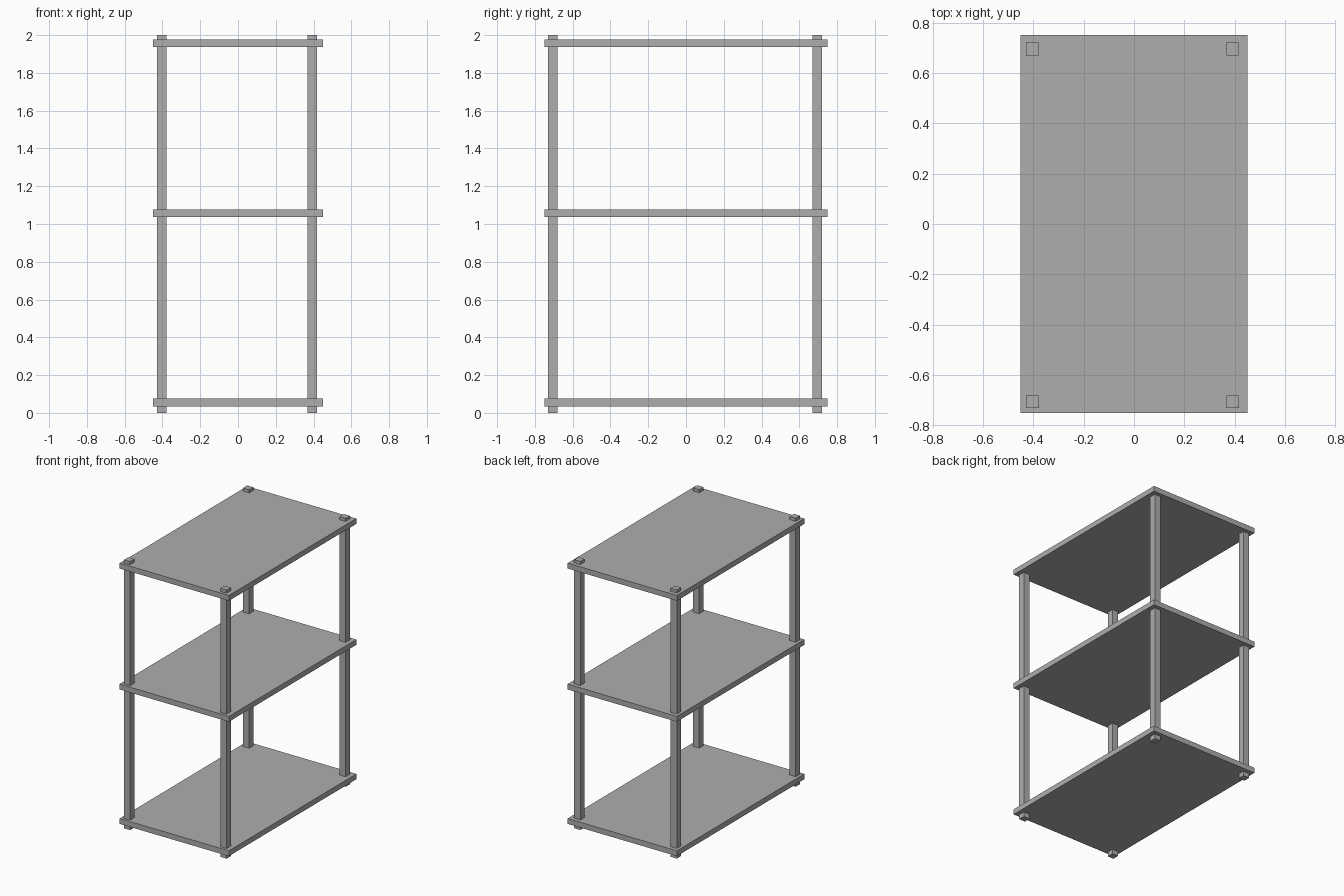
import bpy

cube = bpy.data.objects.get("Cube")
if cube:
    bpy.data.objects.remove(cube, do_unlink=True)

# One plain grey for the whole rack
GREY = (0.42, 0.42, 0.42, 1.0)
mat = bpy.data.materials.new("plain_grey")
mat.use_nodes = True
mat.diffuse_color = GREY
mat.node_tree.nodes["Principled BSDF"].inputs["Base Color"].default_value = GREY


def box(name, size, centre):
    """Add a flat-sided box with its scale applied to the mesh."""
    bpy.ops.mesh.primitive_cube_add(size=1, location=centre)
    obj = bpy.context.object
    obj.name = name
    for v in obj.data.vertices:
        v.co = [c * s for c, s in zip(v.co, size)]
    obj.data.materials.append(mat)
    return obj


# Three shelves
for level, z in (("bottom", 0.055), ("middle", 1.056), ("top", 1.957)):
    box(level + "_shelf", (0.9, 1.5, 0.04), (0, 0, z))

# Four corner posts, running through the shelves from floor to tip
for side, x in (("right", -0.403), ("left", 0.392)):
    for end, y in (("front", -0.705), ("back", 0.695)):
        box(f"{end}_{side}_post", (0.05, 0.05, 2.0), (x, y, 1.0))
